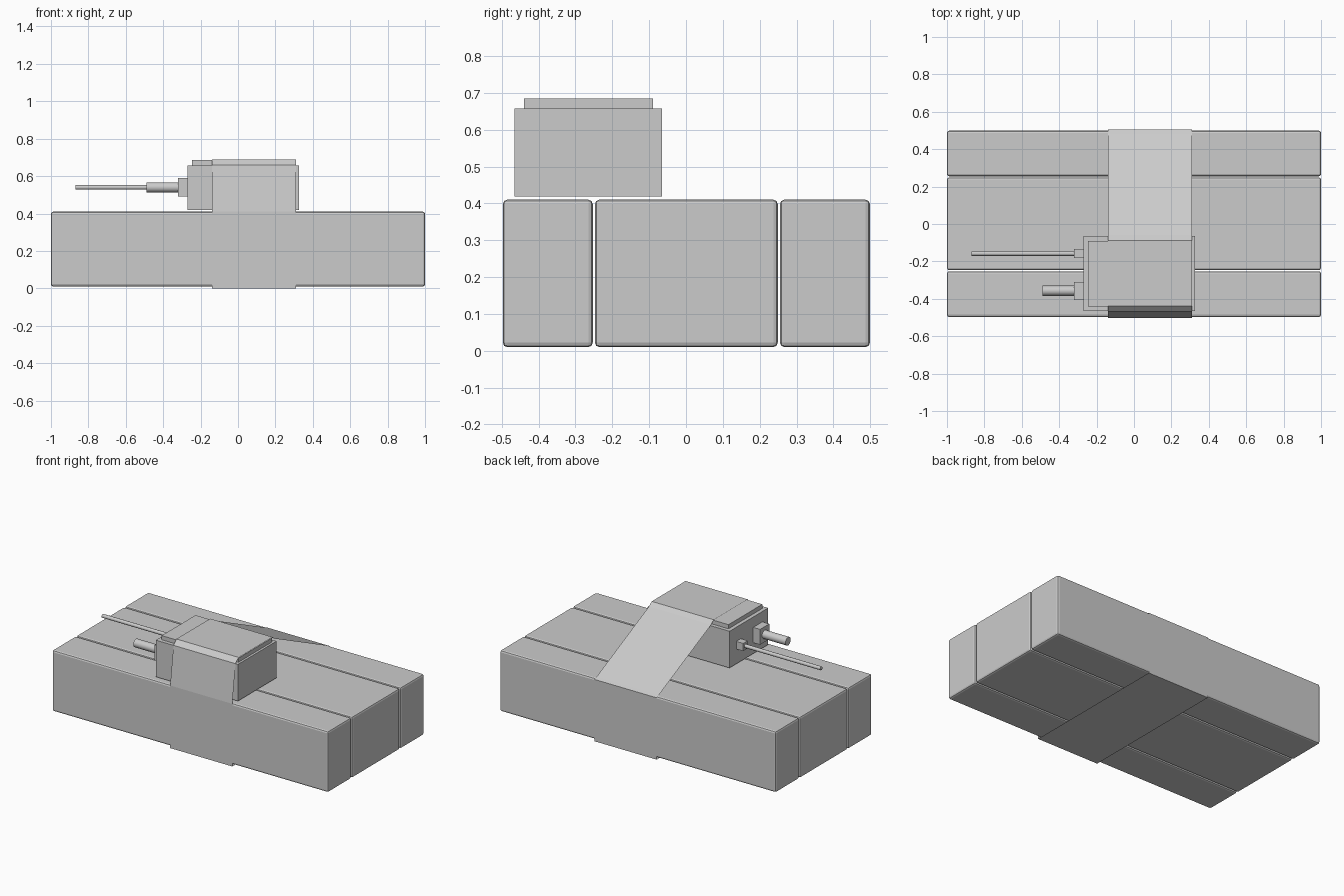
import bpy
import bmesh
from math import pi
from mathutils import Matrix, Vector

if "Cube" in bpy.data.objects:
    bpy.data.objects.remove(bpy.data.objects["Cube"])


def add_mesh(name, bm):
    mesh = bpy.data.meshes.new(name)
    bm.to_mesh(mesh)
    bm.free()
    obj = bpy.data.objects.new(name, mesh)
    bpy.context.collection.objects.link(obj)
    return obj


def box(name, x, y, z, bevel=0):
    bm = bmesh.new()
    bmesh.ops.create_cube(bm, size=1)
    for v in bm.verts:
        v.co = Vector([(r[0] + r[1]) / 2 + c * (r[1] - r[0])
                       for r, c in zip((x, y, z), v.co)])
    obj = add_mesh(name, bm)
    if bevel:
        mod = obj.modifiers.new("bevel", 'BEVEL')
        mod.width = bevel
        mod.segments = 2
    return obj


def rod(name, x0, x1, y, z, radius, sides):
    bm = bmesh.new()
    turn = Matrix.Translation(((x0 + x1) / 2, y, z)) @ Matrix.Rotation(pi / 2, 4, 'Y')
    bmesh.ops.create_cone(bm, cap_ends=True, segments=sides, radius1=radius,
                          radius2=radius, depth=x1 - x0, matrix=turn)
    for f in bm.faces:
        f.smooth = len(f.verts) == 4
    return add_mesh(name, bm)


# Three long bricks side by side
for name, y in (("front_brick", (-0.497, -0.253)), ("middle_brick", (-0.247, 0.249)),
                ("back_brick", (0.255, 0.499))):
    box(name, (-1, 1), y, (0.01, 0.41), 0.012)

# Control box with stepped lid
box("control_box", (-0.27, 0.325), (-0.465, -0.065), (0.418, 0.658))
box("control_box_lid", (-0.245, 0.31), (-0.44, -0.09), (0.658, 0.685))

# Thick stub and thin antenna with their mounting blocks
box("stub_mount", (-0.32, -0.27), (-0.405, -0.31), (0.49, 0.59))
rod("stub", -0.49, -0.32, -0.357, 0.54, 0.027, 16)
box("antenna_mount", (-0.32, -0.27), (-0.182, -0.135), (0.515, 0.565))
rod("antenna", -0.87, -0.32, -0.158, 0.54, 0.012, 12)

# Thin strap wrapped around bricks and box
path = [(-0.502, 0), (-0.502, 0.41), (-0.468, 0.66), (-0.438, 0.69),
        (-0.088, 0.69), (-0.06, 0.668), (0.48, 0.415), (0.504, 0.405), (0.504, 0)]
bm = bmesh.new()
left, right = [[bm.verts.new((x, y, z)) for y, z in path] for x in (-0.14, 0.31)]
for i in range(len(path)):
    j = (i + 1) % len(path)
    bm.faces.new((left[i], right[i], right[j], left[j]))
bmesh.ops.recalc_face_normals(bm, faces=bm.faces)
add_mesh("strap", bm)
